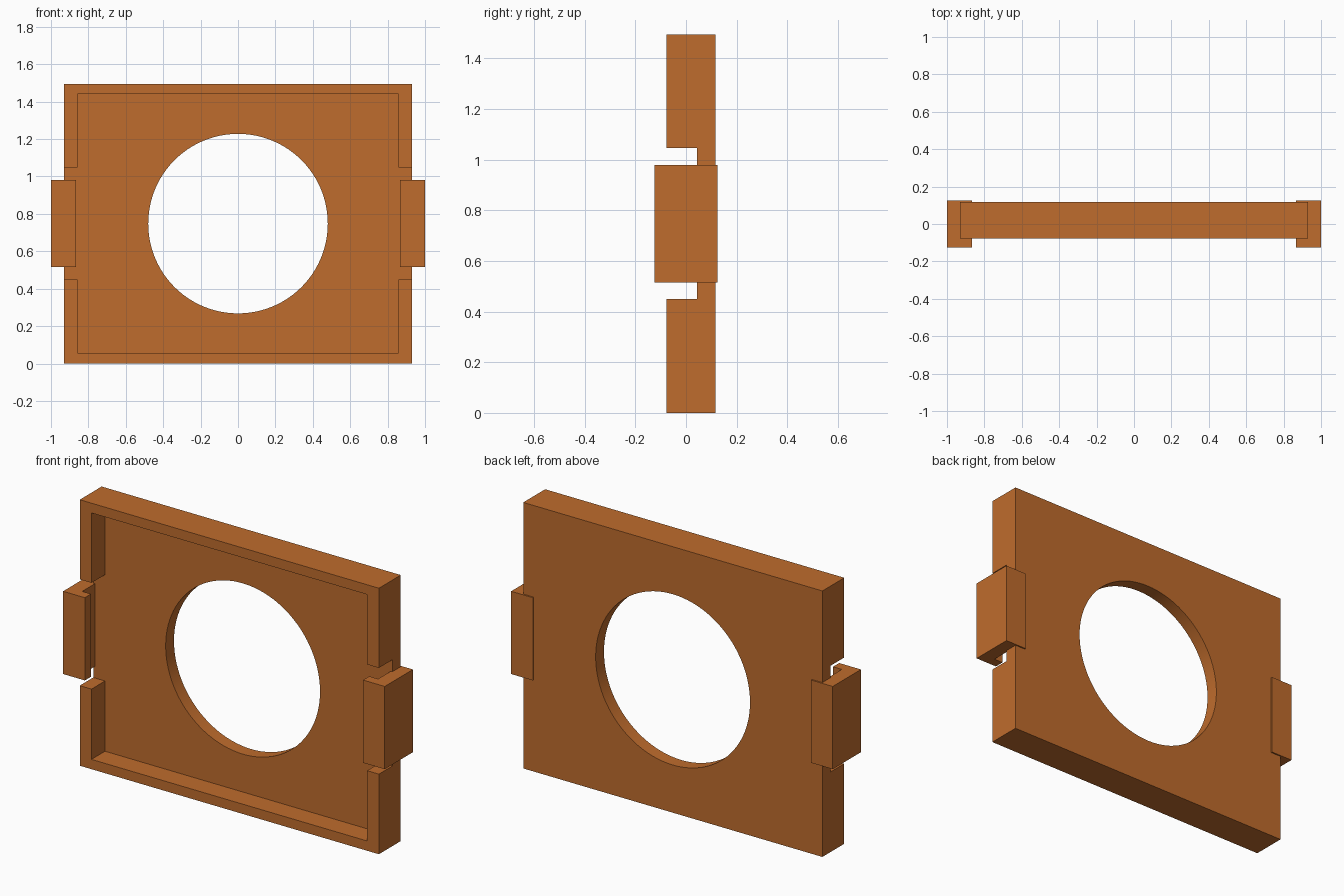
import bpy, bmesh, math

if "Cube" in bpy.data.objects:
    bpy.data.objects.remove(bpy.data.objects["Cube"])

orange = bpy.data.materials.new("burnt orange")
orange.diffuse_color = (0.52, 0.15, 0.026, 1)
orange.use_nodes = True
orange.node_tree.nodes["Principled BSDF"].inputs["Base Color"].default_value = orange.diffuse_color


def make_object(name, bm):
    bmesh.ops.recalc_face_normals(bm, faces=bm.faces)
    mesh = bpy.data.meshes.new(name)
    bm.to_mesh(mesh)
    bm.free()
    mesh.materials.append(orange)
    obj = bpy.data.objects.new(name, mesh)
    bpy.context.collection.objects.link(obj)
    return obj


def box(name, x0, x1, y0, y1, z0, z1):
    bm = bmesh.new()
    bmesh.ops.create_cube(bm, size=1)
    for v in bm.verts:
        v.co = (x1 if v.co.x > 0 else x0,
                y1 if v.co.y > 0 else y0,
                z1 if v.co.z > 0 else z0)
    return make_object(name, bm)


def extrude_z(name, outline, z0, z1):
    bm = bmesh.new()
    face = bm.faces.new([bm.verts.new((x, y, z0)) for x, y in outline])
    ext = bmesh.ops.extrude_face_region(bm, geom=[face])
    for v in ext["geom"]:
        if isinstance(v, bmesh.types.BMVert):
            v.co.z = z1
    return make_object(name, bm)


def cut(obj, cutter):
    mod = obj.modifiers.new("cut", "BOOLEAN")
    mod.operation = "DIFFERENCE"
    mod.solver = "EXACT"
    mod.object = cutter
    bpy.context.view_layer.objects.active = obj
    bpy.ops.object.modifier_apply(modifier=mod.name)
    bpy.data.objects.remove(cutter, do_unlink=True)


# Plate with a raised rim around a shallow front recess
plate = box("frame_plate", -0.93, 0.93, -0.077, 0.117, 0, 1.495)
cut(plate, box("recess_cutter", -0.857, 0.857, -0.3, 0.043, 0.055, 1.44))

# Gaps in the side rims for the clips
cut(plate, box("gap_cutter", -1.2, 1.2, -0.3, 0.043, 0.45, 1.047))

# Round opening
bpy.ops.mesh.primitive_cylinder_add(vertices=96, radius=0.48, depth=1,
                                    location=(0, 0, 0.748),
                                    rotation=(math.pi / 2, 0, 0))
cut(plate, bpy.context.object)
bpy.ops.object.select_all(action="DESELECT")
plate.select_set(True)
bpy.context.view_layer.objects.active = plate
bpy.ops.object.shade_smooth_by_angle(angle=math.radians(30))

# C-shaped clips gripping the left and right edges
profile = [(1, -0.125), (0.865, -0.125), (0.865, -0.07), (0.92, -0.07),
           (0.92, 0.06), (0.865, 0.06), (0.865, 0.125), (1, 0.125)]
for side, sign in (("left", -1), ("right", 1)):
    extrude_z(side + "_clip", [(sign * x, y) for x, y in profile], 0.515, 0.98)
